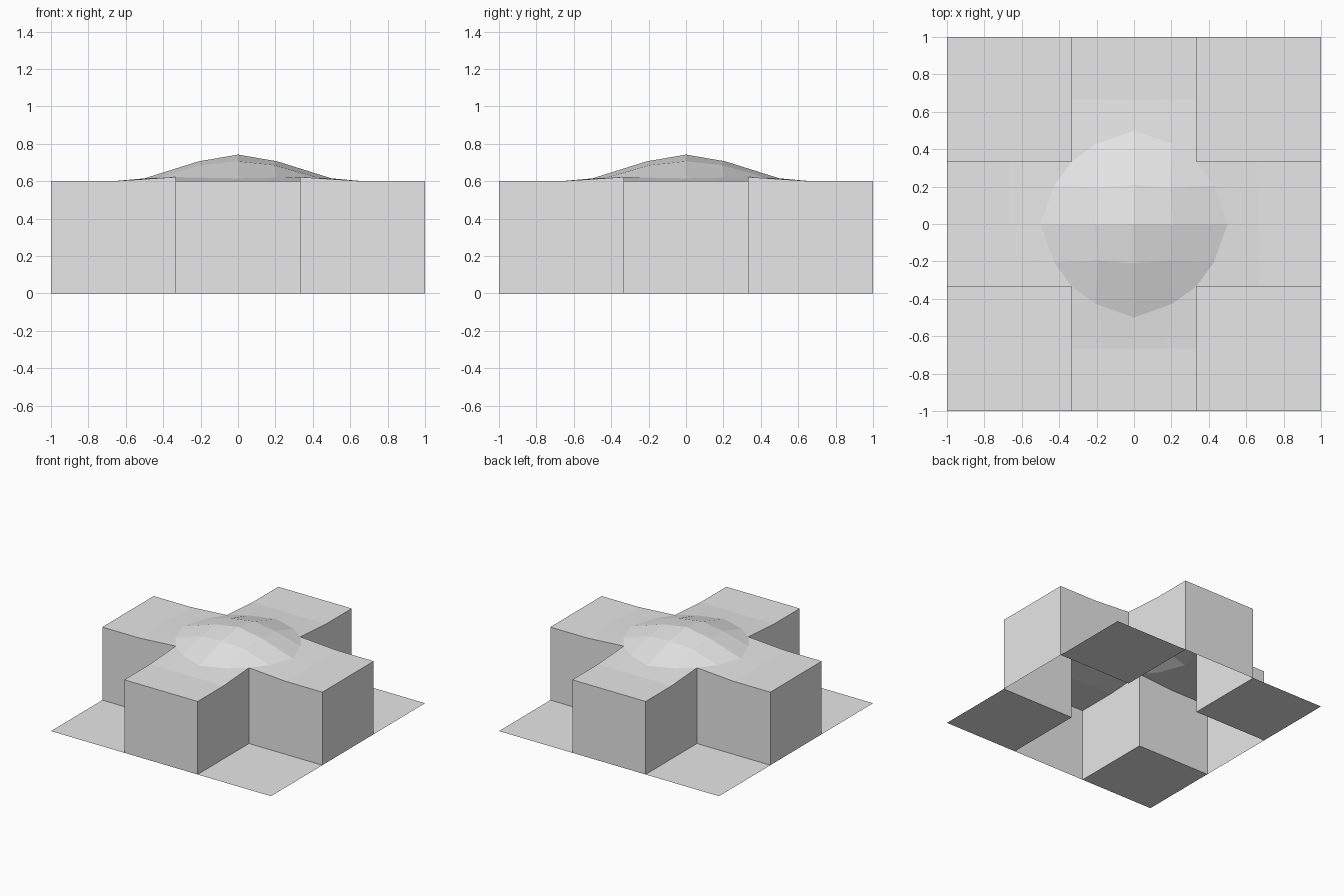
import bpy, bmesh, math
from mathutils import Matrix, Vector

cube = bpy.data.objects.get("Cube")
if cube:
    bpy.data.objects.remove(cube, do_unlink=True)

grey = bpy.data.materials.new("light grey")
grey.use_nodes = True
color = (0.8, 0.8, 0.8, 1)
grey.diffuse_color = color
grey.node_tree.nodes["Principled BSDF"].inputs["Base Color"].default_value = color

THIRD = 1 / 3
TOP = 0.6


def make_object(name, faces, turn=0):
    """Open shell from a list of corner loops, turned in quarter steps about z."""
    bm = bmesh.new()
    for corners in faces:
        bm.faces.new([bm.verts.new(c) for c in corners])
    bmesh.ops.remove_doubles(bm, verts=bm.verts, dist=1e-4)
    bmesh.ops.transform(bm, matrix=Matrix.Rotation(turn * math.pi / 2, 4, 'Z'), verts=bm.verts)
    mesh = bpy.data.meshes.new(name)
    bm.to_mesh(mesh)
    bm.free()
    mesh.materials.append(grey)
    bpy.context.collection.objects.link(bpy.data.objects.new(name, mesh))


def strip_faces(rows):
    """Quads between neighbouring rows of points."""
    return [(a[k], b[k], b[k + 1], a[k + 1])
            for a, b in zip(rows, rows[1:]) for k in range(len(a) - 1)]


# Dome points by grid step: (larger step, smaller step) -> along, across, height
DOME = {
    (0, 0): (0, 0, 0.742),
    (1, 0): (0.21, 0, 0.706), (1, 1): (0.195, 0.195, 0.686),
    (2, 0): (0.5, 0, 0.615), (2, 1): (0.427, 0.205, 0.619), (2, 2): (THIRD, THIRD, 0.622),
}


def dome_point(i, j):
    a, b = abs(i), abs(j)
    u, v, z = DOME[max(a, b), min(a, b)]
    if a < b:
        u, v = v, u
    return Vector((math.copysign(u, i), math.copysign(v, j), z))


steps = range(-2, 3)
make_object("centre_dome", strip_faces([[dome_point(i, j) for j in steps] for i in steps]))

# Arm tops, meeting the rim of the dome
arm_rows = [[dome_point(2, j) for j in steps]]
arm_rows += [[(x, j * THIRD / 2, TOP) for j in steps] for x in (2 * THIRD, 1)]

# Arm walls, open underneath
end_wall = [(1, -THIRD, 0), (1, THIRD, 0), (1, THIRD, TOP), (1, -THIRD, TOP)]
wall_x = (THIRD, 2 * THIRD, 1)
wall_tops = (DOME[2, 2][2], TOP, TOP)
walls = [end_wall]
for side in (-1, 1):
    rows = [[(x, side * THIRD, 0), (x, side * THIRD, z)] for x, z in zip(wall_x, wall_tops)]
    quads = strip_faces(rows)
    walls += quads if side < 0 else [q[::-1] for q in quads]

# Flat ground plate filling each corner
plate = [[(THIRD, THIRD, 0), (1, THIRD, 0), (1, 1, 0), (THIRD, 1, 0)]]

for turn, side in enumerate(("left", "back", "right", "front")):
    make_object(side + "_arm_top", strip_faces(arm_rows), turn)
    make_object(side + "_arm_walls", walls, turn)
for turn, corner in enumerate(("back_left", "back_right", "front_right", "front_left")):
    make_object(corner + "_plate", plate, turn)
